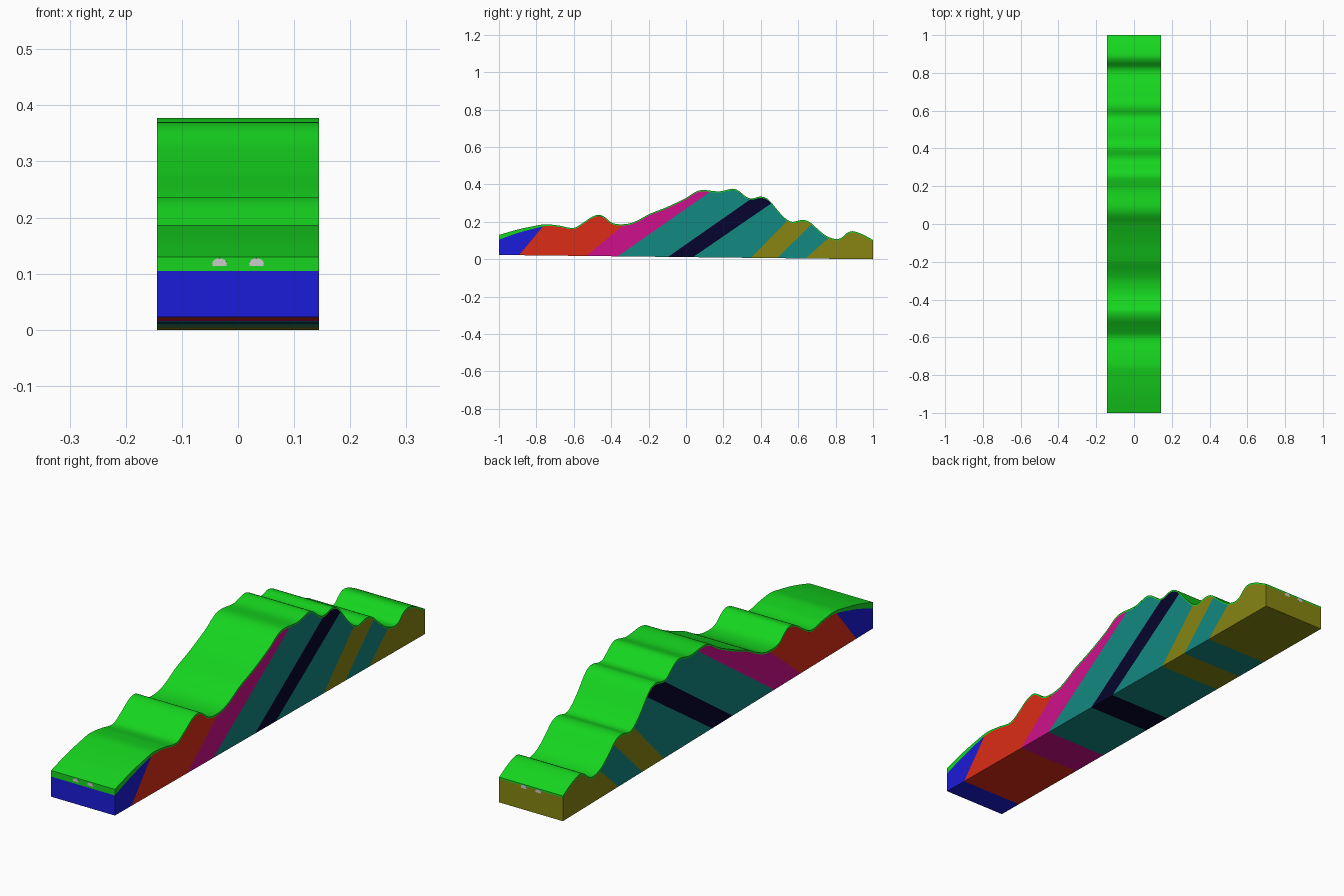
import bpy, bmesh, math
from math import radians

if "Cube" in bpy.data.objects:
    bpy.data.objects.remove(bpy.data.objects["Cube"])

HALF_W = 0.144

# Ridge line as (y, z), left to right
RIDGE = [(-1, .13), (-.9, .159), (-.8, .18), (-.75, .187), (-.68, .18), (-.6, .168),
         (-.55, .195), (-.5, .228), (-.46, .237), (-.43, .222), (-.4, .197), (-.36, .187),
         (-.3, .192), (-.25, .212), (-.2, .24), (-.1, .28), (0, .328), (.05, .36),
         (.09, .37), (.18, .363), (.25, .377), (.28, .367), (.33, .329), (.36, .326),
         (.4, .335), (.44, .32), (.5, .25), (.54, .212), (.57, .2), (.62, .21),
         (.66, .2), (.7, .165), (.75, .125), (.8, .108), (.83, .114), (.86, .14),
         (.89, .15), (.94, .135), (1, .103)]


def slope(i):
    a, b = RIDGE[max(i - 1, 0)], RIDGE[min(i + 1, len(RIDGE) - 1)]
    return (b[1] - a[1]) / (b[0] - a[0])


def surface(y):
    """Smooth height of the ground at y."""
    i = next((k for k in range(len(RIDGE) - 1) if y <= RIDGE[k + 1][0]), len(RIDGE) - 2)
    (y0, z0), (y1, z1) = RIDGE[i], RIDGE[i + 1]
    h = y1 - y0
    t = (y - y0) / h
    return ((2*t**3 - 3*t**2 + 1) * z0 + (t**3 - 2*t**2 + t) * h * slope(i)
            + (3*t**2 - 2*t**3) * z1 + (t**3 - t**2) * h * slope(i + 1))


def rock_top(y):
    """Underside of the grass, thicker towards the front."""
    return surface(y) - (.007 + .018 * min(1, max(0, (-.7 - y) / .3)))


def base(y):
    return .0115 * (1 - y)


def span(a, b, step=.01):
    n = max(1, math.ceil((b - a) / step))
    return [a + (b - a) * k / n for k in range(n + 1)]


def material(name, rgb):
    m = bpy.data.materials.new(name)
    m.diffuse_color = (*[(c / 255) ** 2.2 for c in rgb], 1)
    m.use_nodes = True
    m.node_tree.nodes["Principled BSDF"].inputs["Base Color"].default_value = m.diffuse_color
    return m


def finish(name, bm, mat=None):
    bmesh.ops.recalc_face_normals(bm, faces=bm.faces)
    me = bpy.data.meshes.new(name)
    bm.to_mesh(me)
    bm.free()
    ob = bpy.data.objects.new(name, me)
    bpy.context.collection.objects.link(ob)
    if mat:
        me.materials.append(mat)
    bpy.ops.object.select_all(action='DESELECT')
    ob.select_set(True)
    bpy.context.view_layer.objects.active = ob
    bpy.ops.object.shade_smooth_by_angle(angle=radians(30))
    return ob


def slab(name, outline, mat):
    """Side outline in (y, z) extruded across the full width."""
    bm = bmesh.new()
    face = bm.faces.new([bm.verts.new((-HALF_W, y, z)) for y, z in outline])
    ext = bmesh.ops.extrude_face_region(bm, geom=[face])['geom']
    bmesh.ops.translate(bm, vec=(2 * HALF_W, 0, 0),
                        verts=[v for v in ext if isinstance(v, bmesh.types.BMVert)])
    return finish(name, bm, mat)


# Tilted rock strata: boundaries as (y at base, y at surface)
CUTS = [(-1, -1), (-.893, -.765), (-.535, -.337), (-.364, .128), (-.096, .342),
        (.037, .455), (.348, .54), (.487, .67), (.64, .76), (1, 1)]
MATS = {k: material(k, c) for k, c in {
    'blue': (33, 33, 216), 'red': (219, 48, 28), 'magenta': (205, 24, 138),
    'teal': (25, 135, 128), 'navy': (16, 13, 50), 'olive': (134, 132, 25),
    'green': (28, 212, 36)}.items()}
ORDER = ['blue', 'red', 'magenta', 'teal', 'navy', 'teal', 'olive', 'teal', 'olive']
for i, colour in enumerate(ORDER):
    (b0, t0), (b1, t1) = CUTS[i], CUTS[i + 1]
    outline = [(b0, base(b0))] + [(y, rock_top(y)) for y in span(t0, t1)] + [(b1, base(b1))]
    slab(f'{colour}_stratum_{i + 1}', outline, MATS[colour])

# Grass cover
ys = span(-1, 1)
slab('grass_cover', [(y, surface(y)) for y in ys]
     + [(y, rock_top(y)) for y in reversed(ys)], MATS['green'])

# Buried rods with domed section that show at both ends
for side, cx in (('left', -.033), ('right', .033)):
    bm = bmesh.new()
    section = [(.013 * math.cos(a), .010 * max(math.sin(a), -.4))
               for a in (k * math.tau / 16 for k in range(16))]
    rings = []
    for y in span(-1.0005, 1.0005, .02):
        zc = surface(min(1, max(-1, y))) - .0125
        rings.append([bm.verts.new((cx + u, y, zc + w)) for u, w in section])
    for r, s in zip(rings, rings[1:]):
        for k in range(16):
            bm.faces.new((r[k], r[k - 1], s[k - 1], s[k]))
    bm.faces.new(rings[0])
    bm.faces.new(rings[-1])
    finish(f'{side}_rod', bm)
